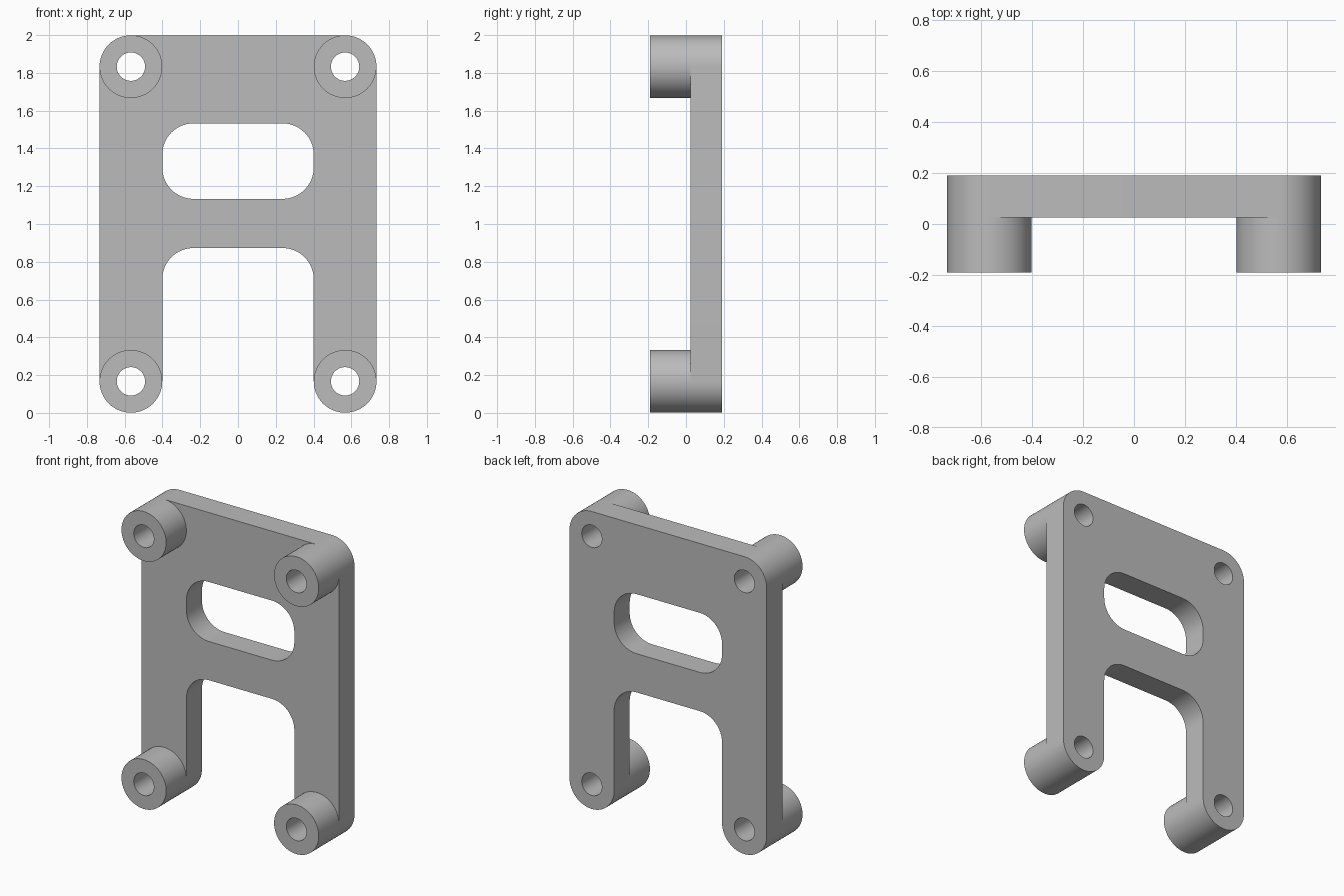
import bpy, bmesh
from math import cos, sin, pi, radians
from mathutils import Vector

cube = bpy.data.objects.get("Cube")
if cube:
    bpy.data.objects.remove(cube, do_unlink=True)

BOSS_X, LOW_Z, HIGH_Z = 0.567, 0.167, 1.833   # boss centres
R, HOLE_R = 0.166, 0.075                      # boss and bore radii
FRONT, FACE, BACK = -0.19, 0.025, 0.19        # depth planes
INNER = BOSS_X - R                            # half width of the openings
SEG = 64

grey = bpy.data.materials.new("grey")
grey.use_nodes = True
grey.diffuse_color = (0.5, 0.5, 0.5, 1)
grey.node_tree.nodes["Principled BSDF"].inputs["Base Color"].default_value = (0.5, 0.5, 0.5, 1)


def arc(cx, cz, r, start, end):
    n = max(2, round(SEG * abs(end - start) / 360))
    angles = [radians(start + (end - start) * i / n) for i in range(n + 1)]
    return [(cx + r * cos(a), cz + r * sin(a)) for a in angles]


def circle(cx, cz, r):
    return arc(cx, cz, r, 0, 360)[:-1]


def finish(obj):
    """Weld, orient the normals, colour and smooth the round walls."""
    bm = bmesh.new()
    bm.from_mesh(obj.data)
    bmesh.ops.remove_doubles(bm, verts=bm.verts, dist=1e-5)
    bmesh.ops.recalc_face_normals(bm, faces=bm.faces)
    bm.to_mesh(obj.data)
    bm.free()
    obj.data.materials.clear()
    obj.data.materials.append(grey)
    bpy.ops.object.select_all(action='DESELECT')
    obj.select_set(True)
    bpy.context.view_layer.objects.active = obj
    bpy.ops.object.shade_smooth_by_angle(angle=radians(30))


def make_plate(name, loops, y0, y1):
    """Filled outline with holes, extruded between two depths."""
    curve = bpy.data.curves.new(name, 'CURVE')
    curve.dimensions = '2D'
    curve.fill_mode = 'BOTH'
    curve.extrude = (y1 - y0) / 2
    for loop in loops:
        spline = curve.splines.new('POLY')
        spline.points.add(len(loop) - 1)
        for point, (x, z) in zip(spline.points, loop):
            point.co = (x, z, 0, 1)
        spline.use_cyclic_u = True
    obj = bpy.data.objects.new(name, curve)
    bpy.context.collection.objects.link(obj)
    obj.rotation_euler.x = pi / 2
    obj.location.y = (y0 + y1) / 2
    bpy.ops.object.select_all(action='DESELECT')
    obj.select_set(True)
    bpy.context.view_layer.objects.active = obj
    bpy.ops.object.convert(target='MESH')
    bpy.ops.object.transform_apply(location=True, rotation=True, scale=True)
    finish(bpy.context.object)


def make_boss(name, x, z):
    """Tube standing on the plate: outer wall, front ring and bore."""
    bm = bmesh.new()
    rings = [[bm.verts.new(Vector((px, y, pz))) for px, pz in circle(x, z, r)]
             for r, y in ((R, FACE), (R, FRONT), (HOLE_R, FRONT), (HOLE_R, FACE))]
    for a, b in zip(rings, rings[1:]):
        for i in range(SEG):
            j = (i + 1) % SEG
            bm.faces.new((a[i], a[j], b[j], b[i]))
    # Point the front ring towards -y before the shared normal pass
    mesh = bpy.data.meshes.new(name)
    bm.to_mesh(mesh)
    bm.free()
    obj = bpy.data.objects.new(name, mesh)
    bpy.context.collection.objects.link(obj)
    finish(obj)
    ring = min(mesh.polygons, key=lambda p: p.center.y)
    if ring.normal.y > 0:
        mesh.flip_normals()


# Outline: rounded top, two legs with round feet, arched gap between them
GAP_TOP = 0.873
outline = (arc(BOSS_X, HIGH_Z, R, 0, 90) + arc(-BOSS_X, HIGH_Z, R, 90, 180)
           + arc(-BOSS_X, LOW_Z, R, 180, 360)
           + arc(-INNER + R, GAP_TOP - R, R, 180, 90)
           + arc(INNER - R, GAP_TOP - R, R, 90, 0)
           + arc(BOSS_X, LOW_Z, R, 180, 360))

# Rounded window
z0, z1 = 1.133, 1.533
slot = []
for cx, cz, start in ((INNER - R, z1 - R, 0), (R - INNER, z1 - R, 90),
                      (R - INNER, z0 + R, 180), (INNER - R, z0 + R, 270)):
    slot += arc(cx, cz, R, start, start + 90)

# Bosses and matching bores
bores = []
for side, x in (("left", BOSS_X), ("right", -BOSS_X)):
    for level, z in (("lower", LOW_Z), ("upper", HIGH_Z)):
        bores.append(circle(x, z, HOLE_R))
        make_boss(f"{level}_{side}_boss", x, z)

make_plate("bracket_plate", [outline, slot] + bores, FACE, BACK)
